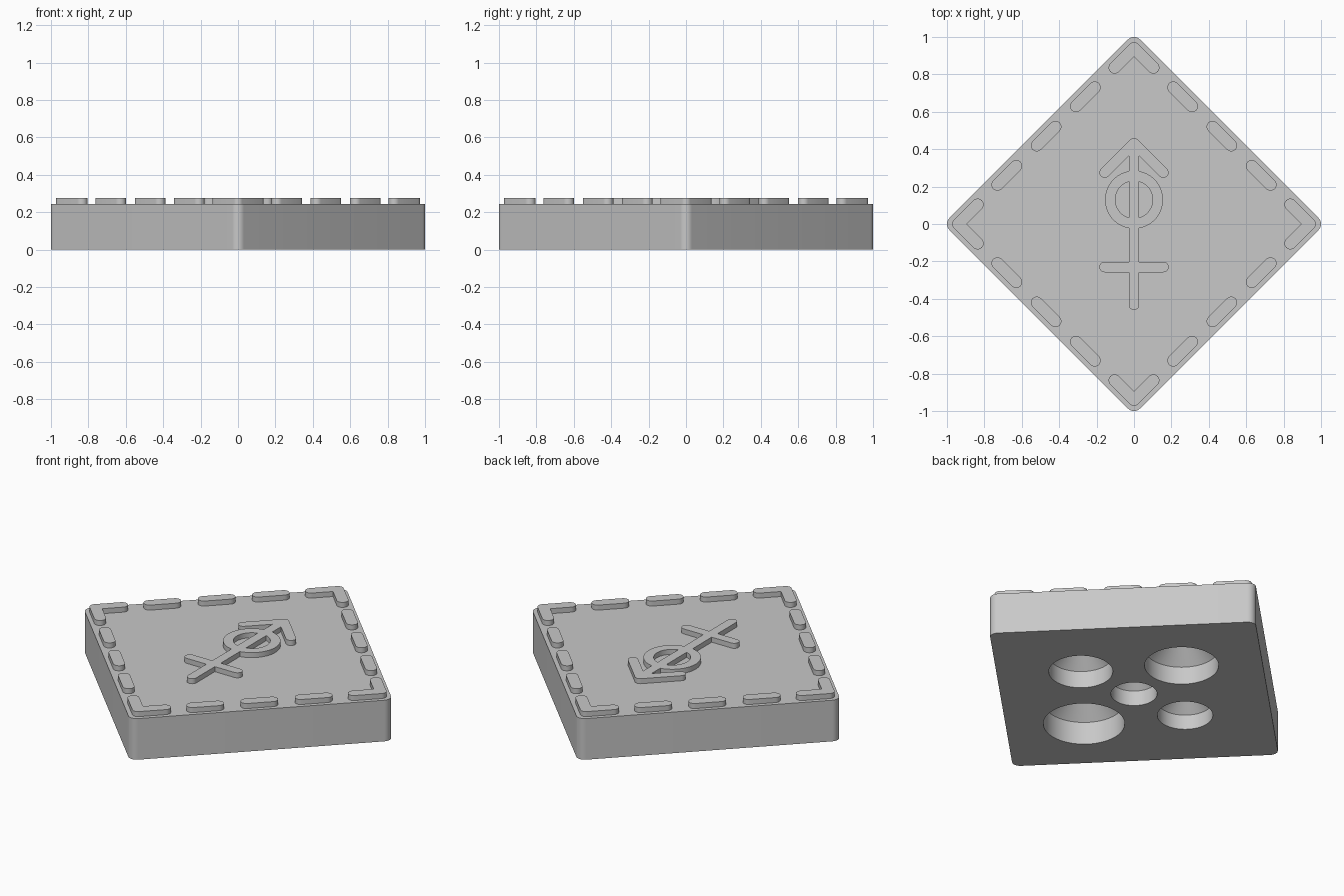
import bpy, bmesh, math
from mathutils import Matrix

if "Cube" in bpy.data.objects:
    bpy.data.objects.remove(bpy.data.objects["Cube"])

grey = bpy.data.materials.new("plain grey")
grey.diffuse_color = (0.58, 0.58, 0.58, 1)
grey.use_nodes = True
grey.node_tree.nodes["Principled BSDF"].inputs["Base Color"].default_value = grey.diffuse_color

TOP, RELIEF = 0.245, 0.275   # plate top and raised detail top
SINK = 0.23                  # raised details are rooted in the plate


def arc(cx, cy, r, a0, a1, n=10):
    angles = [math.radians(a0 + (a1 - a0) * i / n) for i in range(n + 1)]
    return [(cx + r * math.cos(a), cy + r * math.sin(a)) for a in angles]


def circle(cx, cy, r, n=64):
    return arc(cx, cy, r, 0, 360, n)[:-1]


def loft(name, sections, closed=False):
    """Skin between equal outlines, given as (outline, z); caps the ends unless closed."""
    bm = bmesh.new()
    loops = [[bm.verts.new((x, y, z)) for x, y in pts] for pts, z in sections]
    pairs = list(zip(loops, loops[1:])) + ([(loops[-1], loops[0])] if closed else [])
    for a, b in pairs:
        for i in range(len(a)):
            j = (i + 1) % len(a)
            bm.faces.new((a[i], a[j], b[j], b[i]))
    if not closed:
        bm.faces.new(loops[0])
        bm.faces.new(loops[-1])
    bmesh.ops.recalc_face_normals(bm, faces=bm.faces)
    mesh = bpy.data.meshes.new(name)
    bm.to_mesh(mesh)
    bm.free()
    mesh.materials.append(grey)
    obj = bpy.data.objects.new(name, mesh)
    bpy.context.collection.objects.link(obj)
    return obj


def raised(name, outline):
    return loft(name, [(outline, SINK), (outline, RELIEF)])


def capsule(cx, cy, half, w, angle=0):
    """Round-ended bar outline; half is the distance from centre to cap centre."""
    pts = arc(half, 0, w, -90, 90) + arc(-half, 0, w, 90, 270)
    c, s = math.cos(angle), math.sin(angle)
    return [(cx + x * c - y * s, cy + x * s + y * c) for x, y in pts]


def chevron(tip, d, w):
    """Round-ended right-angle arrow outline pointing along +y."""
    return (arc(d, tip - d, w, 45, -135) + [(0, tip - w * math.sqrt(2))]
            + arc(-d, tip - d, w, -45, -225) + arc(0, tip, w, 135, 45))


def boolean(obj, tools, operation):
    for tool in tools:
        mod = obj.modifiers.new("cut", 'BOOLEAN')
        mod.operation, mod.solver, mod.object = operation, 'EXACT', tool
    bpy.context.view_layer.update()
    result = bpy.data.meshes.new_from_object(
        obj.evaluated_get(bpy.context.evaluated_depsgraph_get()))
    obj.modifiers.clear()
    obj.data = result
    for tool in tools:
        bpy.data.objects.remove(tool)


# Diamond plate with rounded corners
R = 0.045
C = 1 - R
outline = []
for k in range(4):
    a = k * 90
    outline += arc(C * math.cos(math.radians(a)), C * math.sin(math.radians(a)),
                   R, a - 45, a + 45)
plate = loft("plate", [(outline, 0), (outline, TOP)])

# Blind holes underneath: straight wall, then a tapered roof
holes = [(0, 0, 0.125, 0.09), (0.375, 0, 0.173, 0.10), (0, 0.40, 0.20, 0.105),
         (-0.36, 0, 0.15, 0.088), (0, -0.42, 0.22, 0.135)]
cutters = []
for x, y, r, wall in holes:
    roof = min(0.21, wall + r * 0.9)
    cutters.append(loft("hole_cutter", [(circle(x, y, r), -0.05), (circle(x, y, r), wall),
                                        (circle(x, y, r - (roof - wall)), roof)]))
boolean(plate, cutters, 'DIFFERENCE')

# Raised border: one corner piece and three dashes for each side
LINE, W = 0.94, 0.032
for k in range(4):
    turn = Matrix.Rotation(k * math.pi / 2, 4, 'Z')
    corner = raised("border_corner", chevron(LINE, 0.104, W))
    corner.data.transform(turn)
    for x in (0.26, 0.47, 0.68):
        dash = raised("border_dash", capsule(x, LINE - x, 0.05 * math.sqrt(2), W, -math.pi / 4))
        dash.data.transform(turn)

# Raised central emblem: arrow head, ring, stem and cross bar in one piece
E = 0.028
emblem = raised("center_emblem", chevron(0.432, 0.157, E))
outer, inner = circle(0, 0.13, 0.155), circle(0, 0.13, 0.10)
ring = loft("ring", [(outer, SINK), (outer, RELIEF), (inner, RELIEF), (inner, SINK)], closed=True)
stem = raised("stem", capsule(0, -0.009, 0.423, E, math.pi / 2))
bar = raised("cross_bar", capsule(0, -0.23, 0.157, E))
boolean(emblem, [stem, ring, bar], 'UNION')

# Smooth the round walls, keep edges crisp
for obj in bpy.context.collection.objects:
    obj.select_set(True)
bpy.context.view_layer.objects.active = plate
bpy.ops.object.shade_smooth_by_angle(angle=math.radians(30))
